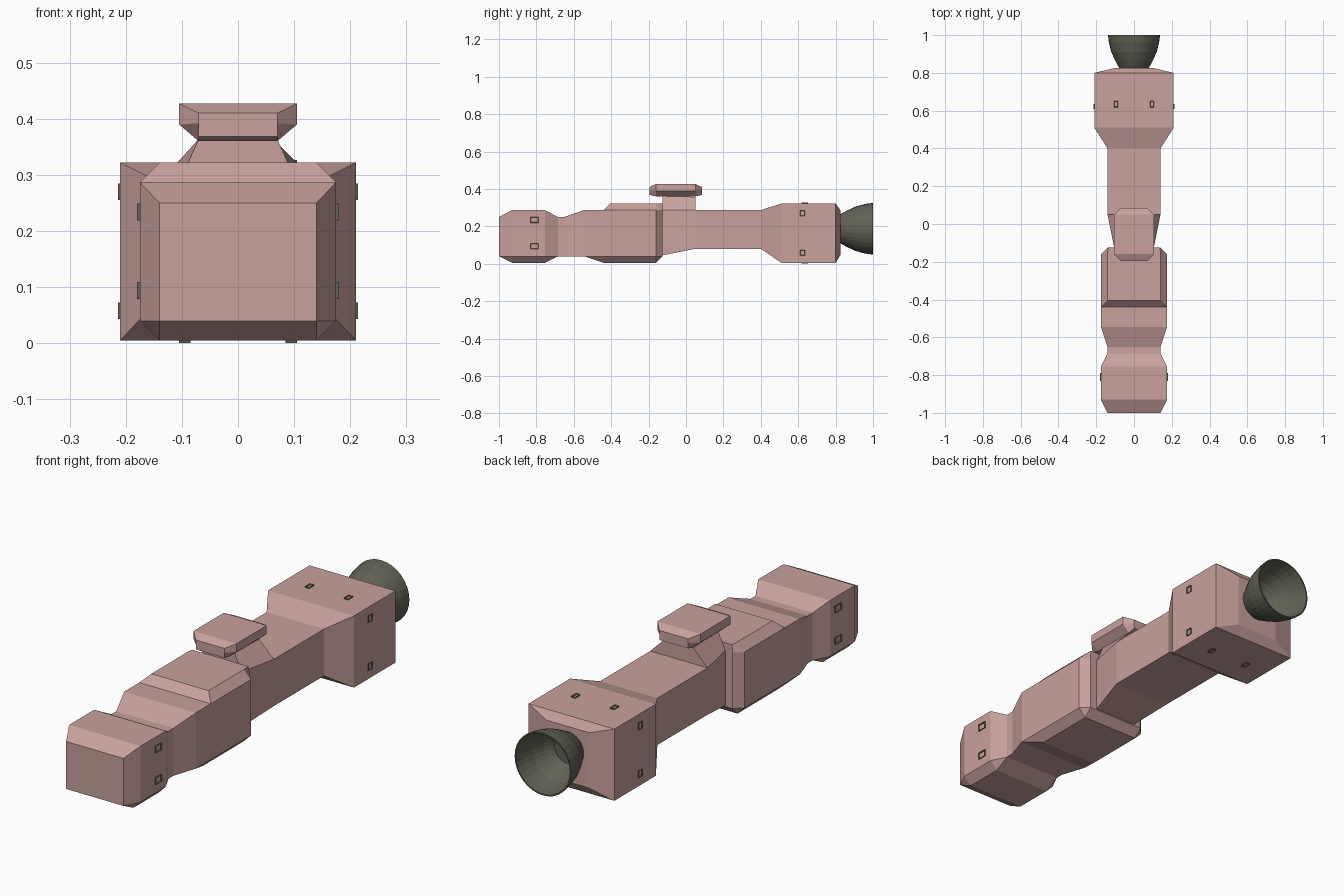
import bpy, bmesh, math
from mathutils import Vector

if "Cube" in bpy.data.objects:
    bpy.data.objects.remove(bpy.data.objects["Cube"])


def material(name, rgb):
    m = bpy.data.materials.new(name)
    m.diffuse_color = (*rgb, 1)
    m.use_nodes = True
    m.node_tree.nodes["Principled BSDF"].inputs["Base Color"].default_value = m.diffuse_color
    return m


HULL = material("hull_pink", (0.58, 0.36, 0.34))
METAL = material("dark_metal", (0.12, 0.12, 0.09))


def finish(name, bm, mat):
    bmesh.ops.remove_doubles(bm, verts=bm.verts, dist=1e-4)
    bmesh.ops.recalc_face_normals(bm, faces=bm.faces)
    me = bpy.data.meshes.new(name)
    bm.to_mesh(me)
    bm.free()
    me.materials.append(mat)
    ob = bpy.data.objects.new(name, me)
    bpy.context.collection.objects.link(ob)
    return ob


def loft(name, sections, mat=HULL):
    """Skin mirrored half-profiles [(x, z) bottom to top] placed along y."""
    bm = bmesh.new()
    rings = []
    for y, half in sections:
        pts = half + [(-x, z) for x, z in reversed(half)]
        rings.append([bm.verts.new((x, y, z)) for x, z in pts])
    n = len(rings[0])
    for a, b in zip(rings, rings[1:]):
        for i in range(n):
            j = (i + 1) % n
            bm.faces.new((a[i], a[j], b[j], b[i]))
    bm.faces.new(rings[0])
    bm.faces.new(rings[-1])
    return finish(name, bm, mat)


def nose(y, w, bottom_w, bottom, shoulder, top_w, top):
    return y, [(bottom_w, bottom), (w, 0.04), (w, shoulder), (top_w, top)]


# Nose block, narrow collar and humped middle section
loft("front_hull", [
    nose(-1.00, 0.14, 0.14, 0.04, 0.25, 0.14, 0.25),
    nose(-0.93, 0.175, 0.14, 0.005, 0.287, 0.175, 0.287),
    nose(-0.755, 0.175, 0.14, 0.005, 0.287, 0.175, 0.287),
    nose(-0.685, 0.14, 0.14, 0.04, 0.25, 0.14, 0.25),
    nose(-0.65, 0.14, 0.14, 0.04, 0.25, 0.14, 0.25),
    nose(-0.545, 0.175, 0.175, 0.04, 0.287, 0.175, 0.287),
    nose(-0.44, 0.175, 0.14, 0.005, 0.287, 0.175, 0.287),
    nose(-0.405, 0.175, 0.14, 0.005, 0.287, 0.14, 0.322),
    nose(-0.16, 0.175, 0.14, 0.005, 0.287, 0.14, 0.322),
    nose(-0.125, 0.14, 0.14, 0.04, 0.287, 0.138, 0.322),
])

# Slim neck widening into the engine block
loft("rear_hull", [(y, [(w, z0), (w, z1)]) for y, w, z0, z1 in (
    (-0.125, 0.105, 0.045, 0.287),
    (0.05, 0.14, 0.08, 0.287),
    (0.40, 0.14, 0.08, 0.287),
    (0.51, 0.21, 0.005, 0.322),
    (0.80, 0.21, 0.005, 0.322),
    (0.825, 0.105, 0.045, 0.287))])

# Bridge tower: stalk and chamfered pod
loft("bridge_stalk", [(-0.125, [(0.105, 0.285), (0.07, 0.364)]),
                      (0.05, [(0.14, 0.287), (0.07, 0.357), ][:2])])
tip = [(0.07, 0.368), (0.07, 0.392), (0.07, 0.41)]
mid = [(0.07, 0.36), (0.105, 0.39), (0.105, 0.427)]
loft("bridge_pod", [(-0.195, tip), (-0.16, mid), (0.05, mid), (0.085, tip)])

# Engine bell: revolved outer and inner walls
bm = bmesh.new()
profile = [(0.0, 0.815), (0.072, 0.815), (0.098, 0.862), (0.12, 0.91),
           (0.133, 0.96), (0.138, 1.0), (0.132, 1.0), (0.126, 0.96),
           (0.113, 0.91), (0.09, 0.862), (0.06, 0.832), (0.0, 0.832)]
verts = [bm.verts.new((r, y, 0.187)) for r, y in profile]
edges = [bm.edges.new(p) for p in zip(verts, verts[1:])]
bmesh.ops.spin(bm, geom=verts + edges, cent=(0, 0, 0.187), axis=(0, 1, 0),
               angle=2 * math.pi, steps=32)
finish("engine_bell", bm, METAL)


# Small square thrusters with a recessed opening
def thruster(name, pos, normal, size):
    bm = bmesh.new()
    n = Vector(normal)
    bmesh.ops.create_cube(bm, size=1)
    for v in bm.verts:
        v.co = Vector([c * s for c, s in zip(v.co, size)]) + Vector(pos)
    bm.normal_update()
    face = max(bm.faces, key=lambda f: f.normal.dot(n))
    bmesh.ops.inset_region(bm, faces=[face], thickness=0.006)
    for v in face.verts:
        v.co -= n * 0.007
    finish(name, bm, METAL)


for s in (-1, 1):
    for z in (0.094, 0.234):
        thruster("front_thruster", (s * 0.175, -0.81, z), (s, 0, 0), (0.01, 0.042, 0.03))
    for z in (0.058, 0.27):
        thruster("rear_side_thruster", (s * 0.209, 0.622, z), (s, 0, 0), (0.01, 0.026, 0.03))
    for z, n in ((0.004, -1), (0.323, 1)):
        thruster("rear_deck_thruster", (s * 0.095, 0.635, z), (0, 0, n), (0.02, 0.034, 0.008))
